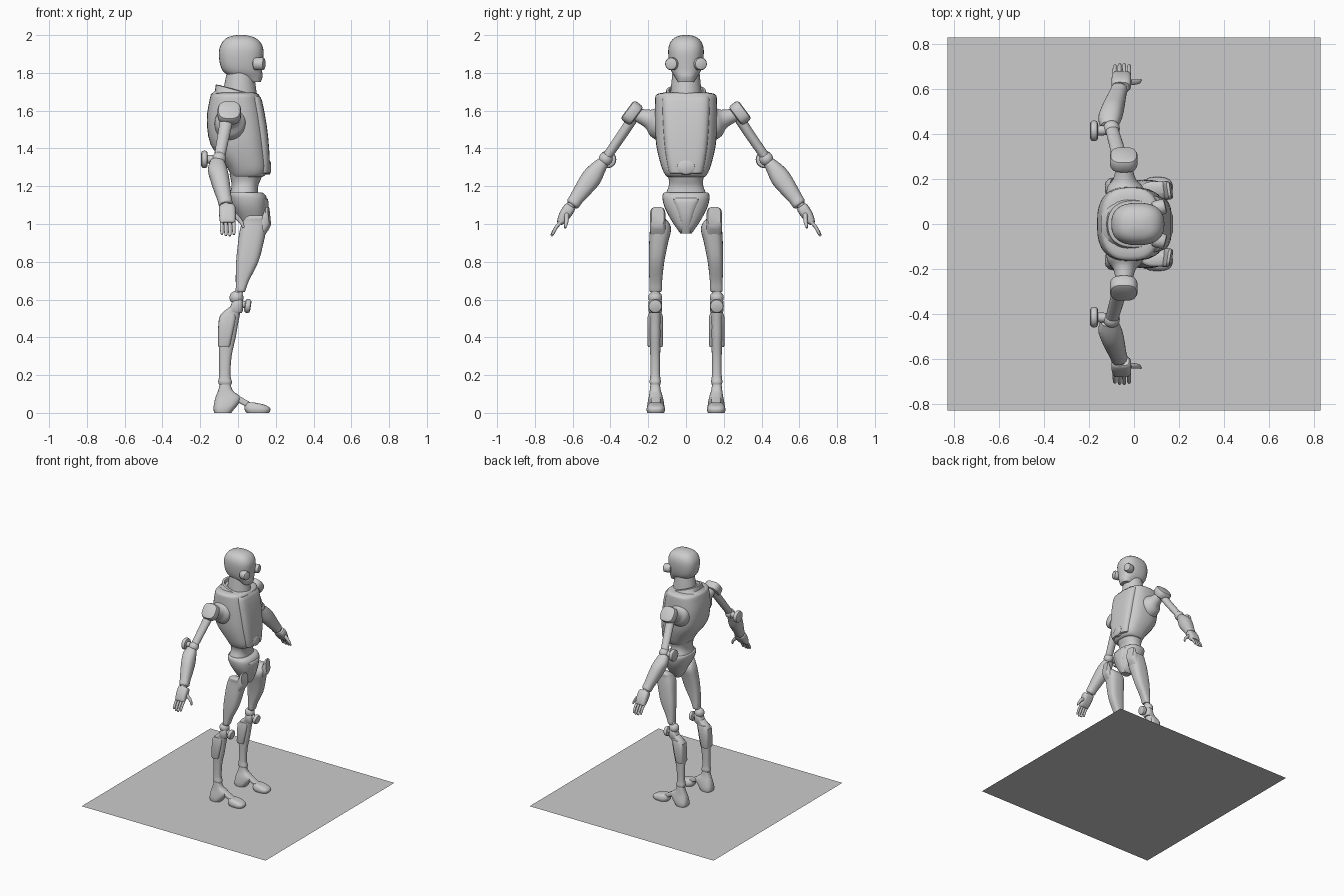
import bpy, bmesh, math
from mathutils import Vector

grey = bpy.data.materials.new("light grey")
grey.diffuse_color = (0.6, 0.6, 0.6, 1)


def finish(name, bm, mirror, angle=38):
    bmesh.ops.recalc_face_normals(bm, faces=bm.faces)
    me = bpy.data.meshes.new(name)
    bm.to_mesh(me)
    bm.free()
    me.materials.append(grey)
    me.shade_smooth()
    me.set_sharp_from_angle(angle=math.radians(angle))
    ob = bpy.data.objects.new(name, me)
    bpy.context.collection.objects.link(ob)
    if mirror:
        m = ob.modifiers.new("mirror", 'MIRROR')
        m.use_axis = (False, True, False)
        m.use_mirror_merge = False
    return ob


def spline(rings, steps):
    """Catmull-Rom interpolation of ring tuples."""
    out = []
    for i in range(len(rings) - 1):
        a, b, c, d = (rings[max(0, min(len(rings) - 1, i + k))] for k in (-1, 0, 1, 2))
        for s in range(steps):
            t = s / steps
            out.append([0.5 * (2 * q + (r - p) * t + (2 * p - 5 * q + 4 * r - w) * t * t
                               + (3 * q - p - 3 * r + w) * t ** 3) for p, q, r, w in zip(a, b, c, d)])
    return out + [list(rings[-1])]


def loft(name, rings, axis=None, power=2.0, mirror=False, n=32, steps=1):
    """Rings are (x, y, z, radius_u, radius_v), square to the axis."""
    if axis is None:
        axis = Vector(rings[-1][:3]) - Vector(rings[0][:3])
    axis = Vector(axis).normalized()
    u = Vector((0, 1, 0)) if abs(axis.x) > 0.7 else Vector((1, 0, 0))
    u = (u - axis * u.dot(axis)).normalized()
    v = axis.cross(u)
    bm = bmesh.new()
    loops = []
    for x, y, z, ru, rv in spline(rings, steps):
        loop = []
        for k in range(n):
            c, s = math.cos(math.tau * k / n), math.sin(math.tau * k / n)
            a = math.copysign(abs(c) ** (2 / power), c) * ru
            b = math.copysign(abs(s) ** (2 / power), s) * rv
            loop.append(bm.verts.new(Vector((x, y, z)) + u * a + v * b))
        loops.append(loop)
    for p, q in zip(loops, loops[1:]):
        for k in range(n):
            bm.faces.new((p[k], p[k - 1], q[k - 1], q[k]))
    bm.faces.new(loops[0])
    bm.faces.new(loops[-1])
    return finish(name, bm, mirror)


def upright(name, rows, **kw):
    """Rows are (z, x_back, x_front, half_width, y_centre)."""
    return loft(name, [(((b + f) / 2), y, z, (f - b) / 2, w) for z, b, f, w, y in rows],
                axis=(0, 0, 1), **kw)


def puck(name, centre, axis, r, depth, bevel=0.012, power=2.0):
    c, a = Vector(centre), Vector(axis).normalized()
    h = depth / 2
    prof = [(-h, r - bevel), (-h + bevel * .3, r - bevel * .3), (-h + bevel, r),
            (h - bevel, r), (h - bevel * .3, r - bevel * .3), (h, r - bevel)]
    loft(name, [(*(c + a * t), q, q) for t, q in prof], axis=a, power=power, mirror=True)


def ball(name, centre, r):
    bm = bmesh.new()
    bmesh.ops.create_uvsphere(bm, u_segments=24, v_segments=14, radius=r)
    bmesh.ops.translate(bm, vec=centre, verts=bm.verts)
    finish(name, bm, True)


# Thin square sheet under the feet
bm = bmesh.new()
bmesh.ops.create_grid(bm, x_segments=1, y_segments=1, size=0.83)
finish("base_sheet", bm, False)

# Head, eyepieces and neck
upright("head", [(1.752, .06, .12, .042, 0), (1.78, -.035, .13, .06, 0), (1.81, -.08, .128, .078, 0),
                 (1.86, -.098, .132, .09, 0), (1.92, -.1, .135, .094, 0), (1.96, -.085, .12, .084, 0),
                 (1.985, -.06, .092, .062, 0), (1.997, -.025, .055, .032, 0), (2.0, 0, .03, .012, 0)],
        power=2.5, steps=3)
puck("eyepiece", (.112, .073, 1.848), (1, .25, 0), .034, .06)
upright("neck", [(1.66, -.08, .105, .085, 0), (1.72, -.075, .095, .08, 0), (1.80, -.06, .085, .072, 0)], steps=3)
loft("collar", [(-.012, 0, 1.645, .14, .145), (-.005, 0, 1.672, .122, .115), (0, 0, 1.705, .122, .104),
                (.001, 0, 1.708, .105, .09), (-.003, 0, 1.69, .095, .085)], axis=(.27, 0, .96), power=2.3)

# Torso with raised front plate
upright("torso", [(1.25, -.03, .13, .1, 0), (1.265, -.04, .15, .113, 0), (1.31, -.065, .158, .132, 0),
                  (1.42, -.145, .152, .158, 0), (1.55, -.165, .138, .165, 0), (1.65, -.152, .12, .164, 0),
                  (1.685, -.14, .11, .157, 0), (1.695, -.11, .09, .12, 0)], power=2.7, steps=3)
upright("chest_plate", [(1.268, .05, .162, .085, 0), (1.285, .05, .168, .093, 0), (1.40, .04, .165, .112, 0),
                        (1.53, .02, .151, .122, 0), (1.65, .0, .128, .126, 0), (1.675, .0, .115, .12, 0)],
        power=4, steps=2)
loft("belly_boss", [(.15, 0, 1.30, .05, .04), (.168, 0, 1.30, .047, .037), (.174, 0, 1.30, .036, .026)],
     axis=(1, 0, 0))

# Waist and pelvis
upright("waist", [(1.13, -.048, .11, .115, 0), (1.165, -.042, .107, .105, 0), (1.20, -.034, .107, .092, 0),
                  (1.23, -.037, .118, .09, 0), (1.265, -.045, .132, .1, 0)], power=2.3, steps=3)
upright("pelvis", [(.95, .045, .1, .03, 0), (.975, .025, .13, .048, 0), (1.03, .0, .145, .084, 0),
                   (1.09, -.032, .153, .114, 0), (1.14, -.05, .152, .125, 0), (1.163, -.05, .135, .12, 0),
                   (1.168, -.045, .12, .11, 0)], power=2.4, steps=3)
upright("pelvis_front_plate", [(.95, .06, .118, .024, 0), (1.02, .06, .15, .035, 0), (1.09, .06, .161, .06, 0),
                               (1.13, .06, .159, .078, 0), (1.14, .06, .145, .075, 0)], power=3, steps=2)

# Thighs
upright("thigh", [(.64, -.005, .035, .026, .162), (.65, -.01, .04, .033, .161), (.70, -.012, .058, .034, .16),
                  (.80, -.01, .108, .041, .156), (.90, 0, .135, .05, .145), (.97, .01, .15, .056, .135),
                  (1.01, .025, .157, .048, .14), (1.035, .04, .158, .035, .155), (1.045, .06, .145, .02, .16)],
        power=2.8, mirror=True, steps=3)
loft("hip_guard", [(.135, .15, .99, .042, .05), (.155, .15, 1.03, .042, .06), (.166, .15, 1.04, .034, .05)],
     axis=(1, .15, .1), power=3.5, mirror=True)

# Knees
ball("knee_ball", (-.008, .163, .61), .037)
upright("knee_hinge", [(.53, -.045, .02, .03, .163), (.54, -.05, .026, .036, .163), (.59, -.03, .025, .036, .163),
                       (.6, -.025, .02, .03, .163), (.66, -.012, .03, .02, .163)], power=3, mirror=True)
loft("knee_stub", [(-.01, .163, .59, .018, .018), (.05, .163, .566, .018, .018)], mirror=True)
puck("knee_cap", (.052, .163, .566), (1, 0, -.15), .037, .032)

# Shins
upright("shin", [(.15, -.1, -.035, .026, .163), (.165, -.105, -.032, .03, .163), (.20, -.1, -.04, .026, .163),
                 (.30, -.1, -.034, .026, .163), (.40, -.104, -.012, .03, .163), (.47, -.104, .0, .032, .163),
                 (.52, -.092, .01, .033, .163), (.56, -.045, .018, .032, .163)],
        power=2.4, mirror=True, steps=3)
upright("calf_shell", [(.35, -.103, -.045, .038, .163), (.36, -.107, -.04, .041, .163), (.45, -.105, -.02, .041, .163),
                       (.505, -.1, -.01, .041, .163), (.525, -.08, -.015, .036, .163)], power=4, mirror=True)

# Feet
upright("heel", [(0, -.125, -.035, .044, .16), (.02, -.13, -.02, .047, .16), (.055, -.126, .008, .043, .16),
                 (.085, -.118, .015, .037, .16), (.11, -.108, -.02, .031, .162), (.135, -.1, -.035, .027, .163),
                 (.16, -.095, -.04, .024, .163)], power=2.7, mirror=True, steps=2)
loft("foot_strut", [(-.02, .16, .085, .024, .018), (.08, .16, .03, .026, .014)], power=4, mirror=True)
upright("toe", [(0, .045, .165, .044, .16), (.015, .036, .172, .049, .16), (.03, .034, .166, .047, .16),
                (.045, .038, .135, .04, .16), (.054, .045, .09, .03, .16)], power=2.7, mirror=True, steps=2)

# Shoulders
loft("shoulder_socket", [(-.04, .12, 1.53, .085, .095), (-.04, .165, 1.545, .078, .082),
                         (-.042, .2, 1.557, .05, .05), (-.045, .265, 1.58, .034, .034)],
     axis=(0, .94, .3), mirror=True, steps=3)
puck("shoulder_cap", (-.046, .286, 1.588), (0, .8, .6), .062, .064, .016, 2.8)

# Upper arms and elbows
loft("upper_arm", [(-.055, .27, 1.58, .036, .028), (-.07, .32, 1.5, .033, .027), (-.098, .42, 1.355, .029, .025)],
     mirror=True, steps=2)
ball("elbow_ball", (-.1, .425, 1.345), .037)
loft("elbow_stub", [(-.1, .42, 1.345, .022, .022), (-.17, .415, 1.342, .022, .022)], mirror=True)
puck("elbow_disc", (-.178, .415, 1.342), (1, 0, 0), .046, .034)

# Forearms and wrists
loft("forearm", [(-.112, .432, 1.335, .035, .028), (-.11, .465, 1.295, .05, .042), (-.098, .5, 1.245, .05, .053),
                 (-.085, .54, 1.19, .045, .047), (-.072, .58, 1.135, .038, .038), (-.066, .598, 1.108, .037, .036),
                 (-.066, .605, 1.1, .03, .028)], power=2.3, mirror=True, steps=3)
loft("wrist", [(-.064, .595, 1.115, .024, .022), (-.06, .63, 1.07, .024, .022)], mirror=True)

# Hands
loft("palm", [(-.058, .61, 1.095, .036, .026), (-.057, .617, 1.085, .043, .031), (-.056, .64, 1.05, .044, .031),
              (-.055, .662, 1.015, .041, .022), (-.055, .67, 1.003, .036, .014)], power=3.2, mirror=True, steps=2)
for i, reach in enumerate((.9, 1.0, 1.02, .92)):
    x = -.087 + .0215 * i
    tip = Vector((x * .98, .66 + .053 * reach, 1.01 - .072 * reach))
    base = Vector((x, .655, 1.02))
    mid = (base + tip) / 2 + Vector((0, .004, .003))
    loft("finger", [(*base, .0095, .0095), (*mid, .009, .009), (*base.lerp(tip, .92), .008, .008), (*tip, .004, .004)],
         mirror=True, n=12, steps=2)
loft("thumb", [(-.03, .632, 1.055, .016, .014), (.0, .632, 1.03, .013, .012), (.02, .634, 1.005, .01, .01),
               (.03, .64, .98, .006, .006)], axis=(.6, .05, -.8), mirror=True, n=12, steps=2)
